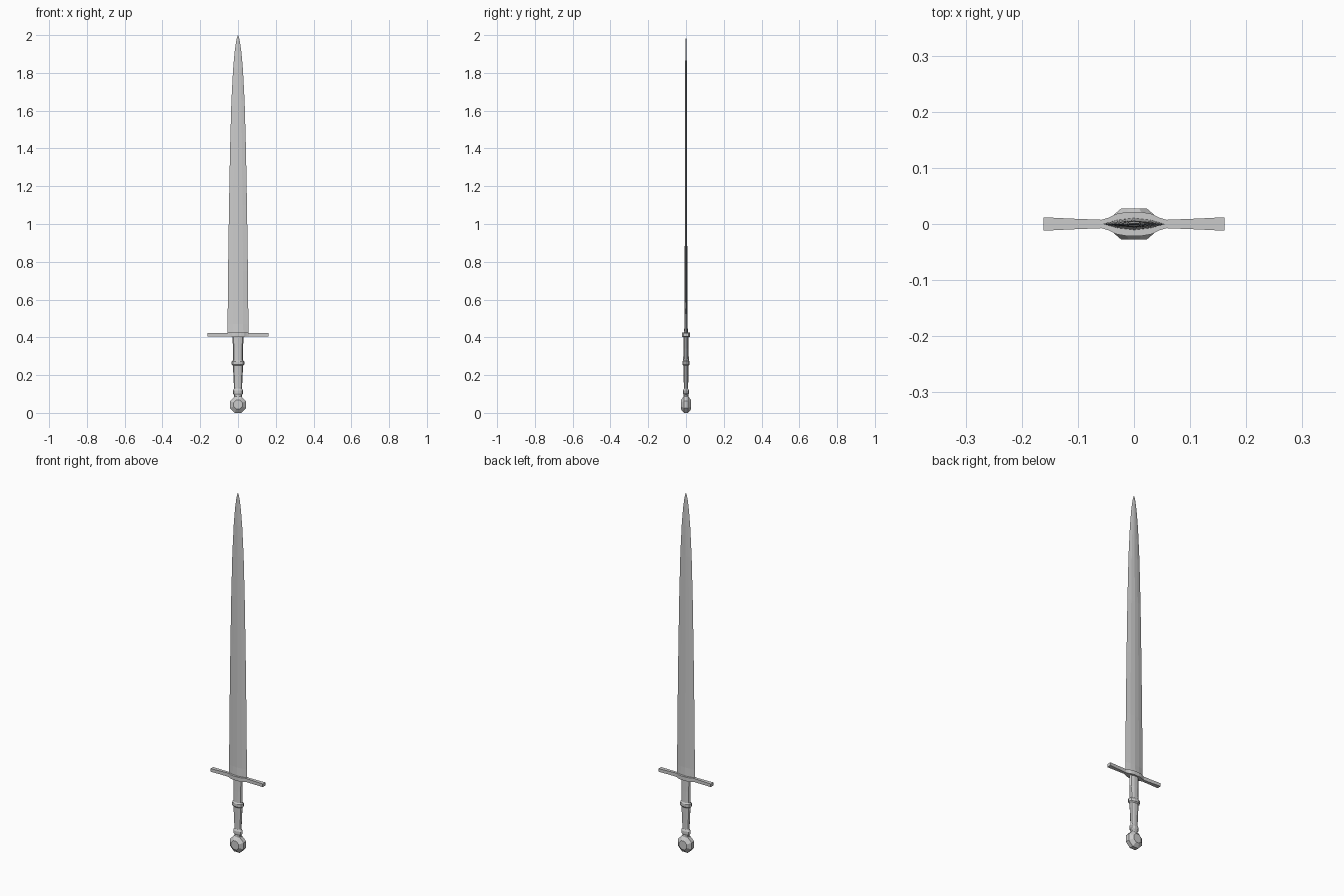
import bpy, bmesh
from math import cos, sin, pi


def loft(name, rings):
    """Skin a list of equal-length point rings and cap both ends."""
    bm = bmesh.new()
    loops = [[bm.verts.new(p) for p in ring] for ring in rings]
    n = len(loops[0])
    for a, b in zip(loops, loops[1:]):
        for i in range(n):
            j = (i + 1) % n
            bm.faces.new((a[i], a[j], b[j], b[i]))
    bm.faces.new(loops[0])
    bm.faces.new(loops[-1])
    bmesh.ops.remove_doubles(bm, verts=bm.verts, dist=0.00005)
    bmesh.ops.recalc_face_normals(bm, faces=bm.faces)
    mesh = bpy.data.meshes.new(name)
    bm.to_mesh(mesh)
    bm.free()
    obj = bpy.data.objects.new(name, mesh)
    bpy.context.collection.objects.link(obj)
    return obj


# Blade: lens section with a central ridge, tapering to the point
lens = [(1, 0), (0.5, 0.7), (0, 1), (-0.5, 0.7),
        (-1, 0), (-0.5, -0.7), (0, -1), (0.5, -0.7)]
blade = [(0.415, 0.056, 0.011), (0.47, 0.055, 0.008), (0.75, 0.0525, 0.007),
         (1.10, 0.0475, 0.006), (1.40, 0.042, 0.006), (1.65, 0.035, 0.0055),
         (1.82, 0.026, 0.005), (1.91, 0.018, 0.003), (1.96, 0.011, 0.002),
         (1.985, 0.006, 0.0012), (2.0, 0.0005, 0.0003)]
loft("blade", [[(x * w, y * t, z) for x, y in lens] for z, w, t in blade])

# Crossguard: square bar that swells around the blade and flares at the ends
half = [(0.161, 0.012, 0.0085), (0.11, 0.0095, 0.009), (0.058, 0.0075, 0.010),
        (0.046, 0.011, 0.0105), (0.032, 0.018, 0.011), (0.015, 0.021, 0.011)]
stations = [(-x, d, h) for x, d, h in half] + half[::-1]
loft("crossguard", [[(x, sy * d, 0.414 + sz * h)
                     for sy, sz in ((-1, -1), (1, -1), (1, 1), (-1, 1))]
                    for x, d, h in stations])

# Grip: oval handle with a middle ring and a lower collar
grip = [(0.075, 0.020, 0.015), (0.095, 0.020, 0.013), (0.103, 0.027, 0.017),
        (0.118, 0.027, 0.017), (0.128, 0.021, 0.012), (0.19, 0.024, 0.013),
        (0.25, 0.027, 0.015), (0.256, 0.034, 0.020), (0.272, 0.034, 0.020),
        (0.278, 0.027, 0.016), (0.34, 0.027, 0.014), (0.41, 0.029, 0.013)]
loft("grip", [[(w * cos(i * pi / 5), d * sin(i * pi / 5), z)
               for i in range(10)] for z, w, d in grip])

# Pommel: faceted wheel with bevelled faces
wheel = [(-0.0275, 0.024), (-0.011, 0.044), (0.011, 0.044), (0.0275, 0.024)]
loft("pommel", [[(r * cos((i + 0.5) * pi / 4) / cos(pi / 8) * 0.96, y,
                  0.044 + r * sin((i + 0.5) * pi / 4) / cos(pi / 8))
                 for i in range(8)] for y, r in wheel])
